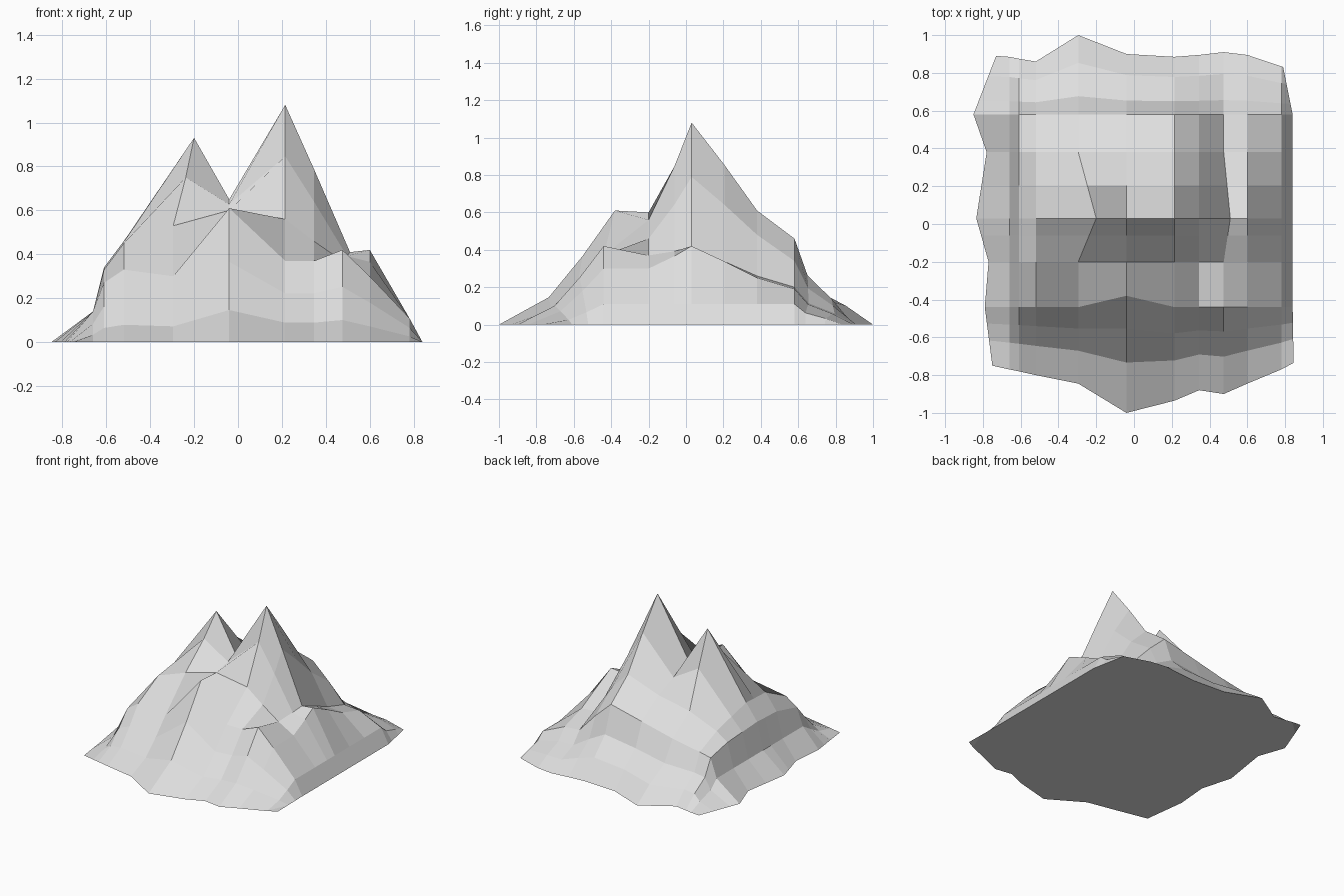
import bpy
import bmesh
from mathutils import Vector

default_cube = bpy.data.objects.get("Cube")
if default_cube:
    bpy.data.objects.remove(default_cube, do_unlink=True)

# Column positions shared by every cross-section of the mountain
columns = [-.66, -.61, -.52, -.295, -.04, .215, .345, .475, .6, .78]


def foot(left_corner, right_corner, depths):
    """Ground outline along the front or the back of the mountain."""
    middle = [Vector((x, y, 0)) for x, y in zip(columns, depths)]
    return [Vector(left_corner).to_3d()] + middle + [Vector(right_corner).to_3d()]


def ridge(y, left, percents):
    """Cross-section from the left foot to the right foot, with a low shelf
    at either side; heights are given in percent of a unit."""
    points = [Vector((x, y, percent / 100))
              for x, percent in zip(columns, [14] + percents + [11])]
    return [Vector((left, y, 0))] + points + [Vector((.84, y, 0))]


def between(start, end, travel, rise):
    """Section part of the way from start to end, with its own rise in height."""
    section = [a.lerp(b, travel) for a, b in zip(start, end)]
    for point, a, b in zip(section, start, end):
        point.z = a.z + (b.z - a.z) * rise
    return section


# Main ridges, from front to back
front_foot = foot((-.75, -.75), (.845, -.735),
                  [-.77, -.78, -.8, -.845, -1, -.935, -.88, -.9, -.845, -.77])
shoulder = ridge(-.44, -.79, [27, 33, 30, 61, 37, 37, 42, 30])
terrace = ridge(-.2, -.77, [33, 45, 53, 60, 56, 46, 37, 30])
crest = ridge(.03, -.835, [34, 46, 93, 65, 108, 79, 41, 42])
back_slope = ridge(.38, -.78, [32, 38, 47, 52, 61, 48, 26, 25])
back_step = ridge(.58, -.85, [28, 30, 34, 40, 46, 34, 20, 19])
back_foot = foot((-.73, .89), (.79, .83),
                 [.885, .875, .86, 1, .9, .885, .895, .91, .895, .835])

# Pull single points off the grid: shoulder bulge, lower summit, side gully
shoulder[5].y += .06
crest[4].x += .095
crest[8].x += .035

# Fill the slopes between the ridges
sections = [
    front_foot,
    between(front_foot, shoulder, .43, .24),
    between(front_foot, shoulder, .72, .6),
    shoulder,
    terrace,
    between(terrace, crest, .6, .55),
    crest,
    between(crest, back_slope, .5, .48),
    back_slope,
    back_step,
    between(back_step, back_foot, .23, .43),
    between(back_step, back_foot, .65, .7),
    back_foot,
]

# Join neighbouring sections with faces
bm = bmesh.new()
rows = [[bm.verts.new(point) for point in section] for section in sections]
for near, far in zip(rows, rows[1:]):
    for i in range(len(near) - 1):
        bm.faces.new((near[i], near[i + 1], far[i + 1], far[i]))

# Close the underside with one flat face
right_edge = [row[-1] for row in rows[1:-1]]
left_edge = [row[0] for row in rows[1:-1]]
outline = rows[0] + right_edge + rows[-1][::-1] + left_edge[::-1]
bm.faces.new(outline[::-1])
bm.normal_update()

mesh = bpy.data.meshes.new("mountain")
bm.to_mesh(mesh)
bm.free()

# Pale grey rock
rock = bpy.data.materials.new("pale_grey_rock")
rock.use_nodes = True
colour = (.73, .73, .73, 1)
rock.diffuse_color = colour
rock.node_tree.nodes["Principled BSDF"].inputs["Base Color"].default_value = colour
mesh.materials.append(rock)

mountain = bpy.data.objects.new("mountain", mesh)
bpy.context.scene.collection.objects.link(mountain)
